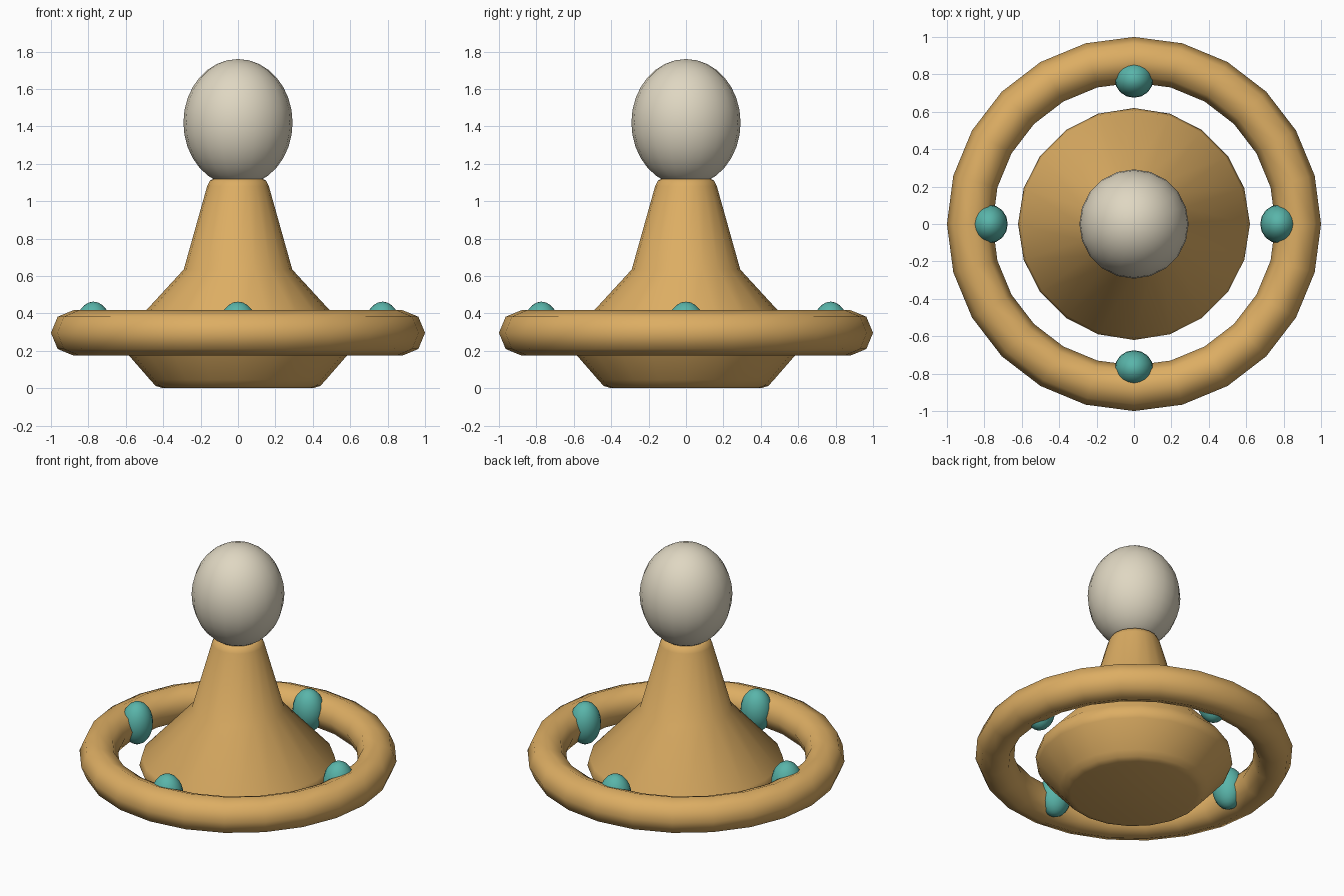
import bpy, bmesh, math
from mathutils import Matrix

cube = bpy.data.objects.get("Cube")
if cube:
    bpy.data.objects.remove(cube, do_unlink=True)


def material(name, color):
    mat = bpy.data.materials.new(name)
    mat.use_nodes = True
    mat.diffuse_color = (*color, 1)
    node = next(n for n in mat.node_tree.nodes if n.type == 'BSDF_PRINCIPLED')
    node.inputs["Base Color"].default_value = (*color, 1)
    return mat


def finish(bm, name, mat):
    bmesh.ops.remove_doubles(bm, verts=bm.verts, dist=0.0005)
    bmesh.ops.recalc_face_normals(bm, faces=bm.faces)
    for face in bm.faces:
        face.smooth = True
    mesh = bpy.data.meshes.new(name)
    bm.to_mesh(mesh)
    bm.free()
    mesh.materials.append(mat)
    obj = bpy.data.objects.new(name, mesh)
    bpy.context.collection.objects.link(obj)
    return obj


def lathe(name, profile, steps, mat, closed=False):
    bm = bmesh.new()
    verts = [bm.verts.new((r, 0, z)) for r, z in profile]
    pairs = list(zip(verts, verts[1:]))
    if closed:
        pairs.append((verts[-1], verts[0]))
    edges = [bm.edges.new(p) for p in pairs]
    bmesh.ops.spin(bm, geom=verts + edges, cent=(0, 0, 0), axis=(0, 0, 1),
                   angle=math.tau, steps=steps)
    return finish(bm, name, mat)


def ellipsoid(name, center, radii, segments, rings, mat, turn=0):
    bm = bmesh.new()
    place = (Matrix.Rotation(turn, 4, 'Z') @ Matrix.Translation(center)
             @ Matrix.Diagonal((*radii, 1)))
    bmesh.ops.create_uvsphere(bm, u_segments=segments, v_segments=rings,
                              radius=1, matrix=place)
    return finish(bm, name, mat)


wood = material("warm_tan", (0.72, 0.42, 0.125))
cream = material("cream", (0.74, 0.68, 0.54))
teal = material("teal", (0.10, 0.46, 0.40))

# Turned body: sloping foot, wide rim, flared skirt and tapering neck
lathe("body", [(0, 0), (0.40, 0), (0.44, 0.012), (0.47, 0.045),
               (0.605, 0.20), (0.62, 0.235), (0.607, 0.29), (0.29, 0.635),
               (0.165, 1.08), (0.15, 1.11), (0.13, 1.12), (0, 1.12)], 20, wood)

# Egg-shaped head
ellipsoid("head", (0, 0, 1.42), (0.292, 0.292, 0.34), 20, 16, cream)

# Floating ring with an octagonal section
section = [(0.878 + 0.122 * math.cos(i * math.tau / 8),
            0.296 + 0.122 * math.sin(i * math.tau / 8)) for i in range(8)]
lathe("ring", section, 24, wood, closed=True)

# Four beads set into the inner side of the ring
for i, side in enumerate(("left", "back", "right", "front")):
    ellipsoid(side + "_bead", (0.773, 0, 0.32), (0.098, 0.103, 0.143),
              16, 12, teal, i * math.pi / 2)
